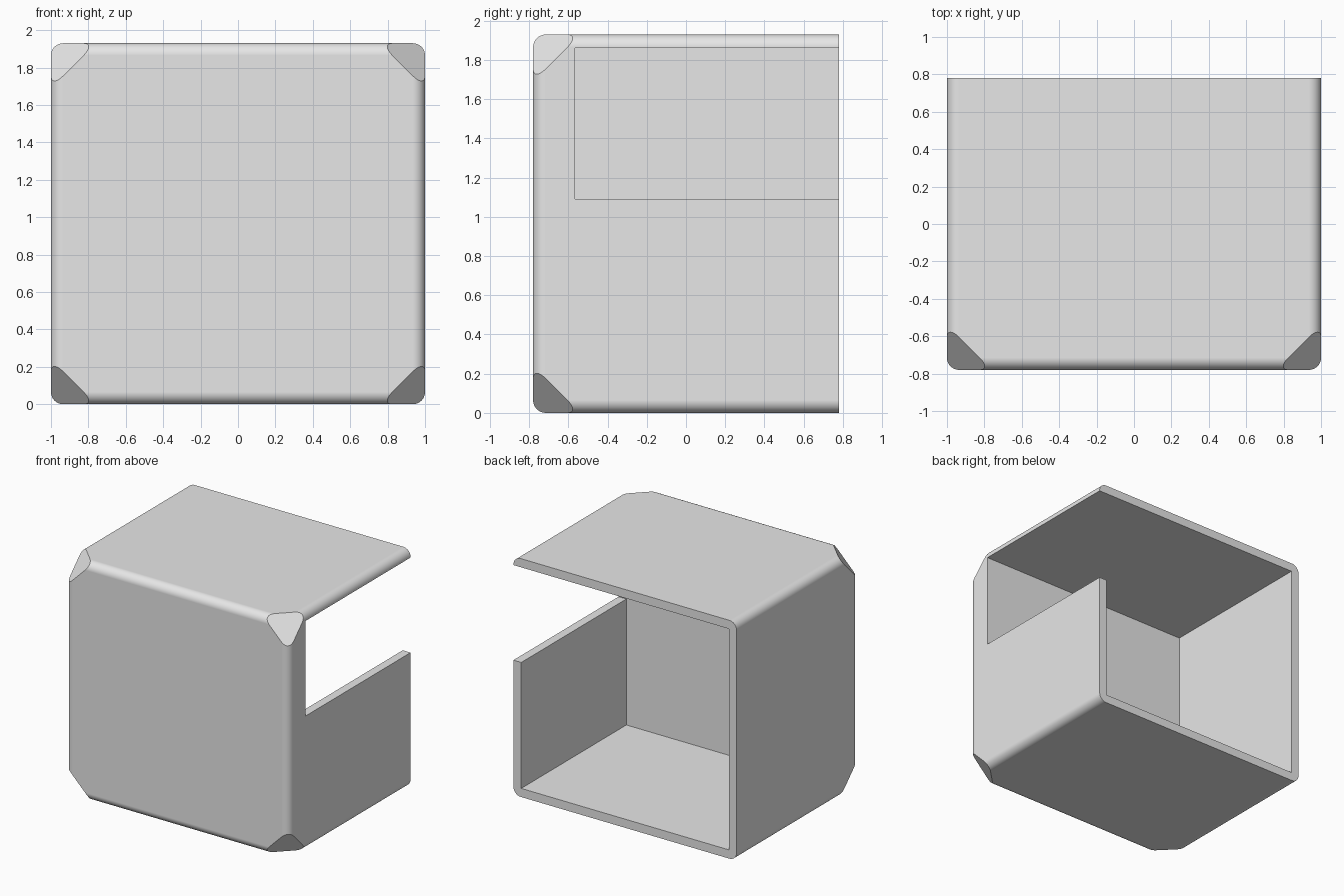
import bpy, bmesh
from math import radians
from mathutils import Vector

default = bpy.data.objects.get("Cube")
if default:
    bpy.data.objects.remove(default, do_unlink=True)

W, D, H = 1.0, 0.78, 1.93       # half width, half depth, height
WALL, FRONT_WALL = 0.07, 0.215  # side and front thicknesses
SILL = 1.09                     # bottom of the side opening
RADIUS, CORNER = 0.065, 0.24    # edge rounding and corner cut

grey = bpy.data.materials.new("light_grey")
grey.use_nodes = True
grey.diffuse_color = (0.8, 0.8, 0.8, 1)
grey.node_tree.nodes["Principled BSDF"].inputs["Base Color"].default_value = (0.8, 0.8, 0.8, 1)


def extrude_profile(name, profile, y0, y1):
    """Extrude an (x, z) outline from y0 to y1."""
    bm = bmesh.new()
    face = bm.faces.new([bm.verts.new((x, y0, z)) for x, z in profile])
    grown = bmesh.ops.extrude_face_region(bm, geom=[face])["geom"]
    verts = [v for v in grown if isinstance(v, bmesh.types.BMVert)]
    bmesh.ops.translate(bm, verts=verts, vec=(0, y1 - y0, 0))
    bmesh.ops.recalc_face_normals(bm, faces=bm.faces)
    mesh = bpy.data.meshes.new(name)
    bm.to_mesh(mesh)
    bm.free()
    obj = bpy.data.objects.new(name, mesh)
    bpy.context.collection.objects.link(obj)
    return obj


# Outer block: every edge rounded except those of the open back
housing = extrude_profile("housing", [(-W, 0), (W, 0), (W, H), (-W, H)], -D, D)
bm = bmesh.new()
bm.from_mesh(housing.data)
edges = [e for e in bm.edges if min(v.co.y for v in e.verts) < 0]
bmesh.ops.bevel(bm, geom=edges, offset=RADIUS, segments=8, profile=0.5, affect='EDGES')

# Slice off the four front corners
for sx in (-1, 1):
    for sz, z in ((-1, 0), (1, H)):
        normal = Vector((sx, -1, sz))
        point = Vector((sx * W, -D + CORNER, z))
        cut = bmesh.ops.bisect_plane(bm, geom=bm.verts[:] + bm.edges[:] + bm.faces[:],
                                     plane_co=point, plane_no=normal, clear_outer=True)
        rim = [g for g in cut["geom_cut"] if isinstance(g, bmesh.types.BMEdge)]
        bmesh.ops.holes_fill(bm, edges=rim, sides=0)
bmesh.ops.recalc_face_normals(bm, faces=bm.faces)
bm.to_mesh(housing.data)
bm.free()
housing.data.materials.append(grey)

# Cavity open at the back, with a wide opening through the left side
xi, top = W - WALL, H - WALL
cavity = extrude_profile("cavity_cutter",
                         [(-xi, WALL), (xi, WALL), (xi, SILL), (W + 0.2, SILL),
                          (W + 0.2, top), (-xi, top)],
                         -D + FRONT_WALL, D + 0.2)
cavity.data.materials.append(grey)
cavity.hide_render = True

bpy.ops.object.select_all(action='DESELECT')
housing.select_set(True)
bpy.context.view_layer.objects.active = housing
hollow = housing.modifiers.new("hollow", 'BOOLEAN')
hollow.operation = 'DIFFERENCE'
hollow.solver = 'EXACT'
hollow.object = cavity
bpy.ops.object.modifier_apply(modifier=hollow.name)
bpy.data.objects.remove(cavity, do_unlink=True)

# Smooth roundings, crisp cuts, flat panels
bpy.ops.object.shade_smooth_by_angle(angle=radians(20))
weighted = housing.modifiers.new("flat_panels", 'WEIGHTED_NORMAL')
weighted.keep_sharp = True
